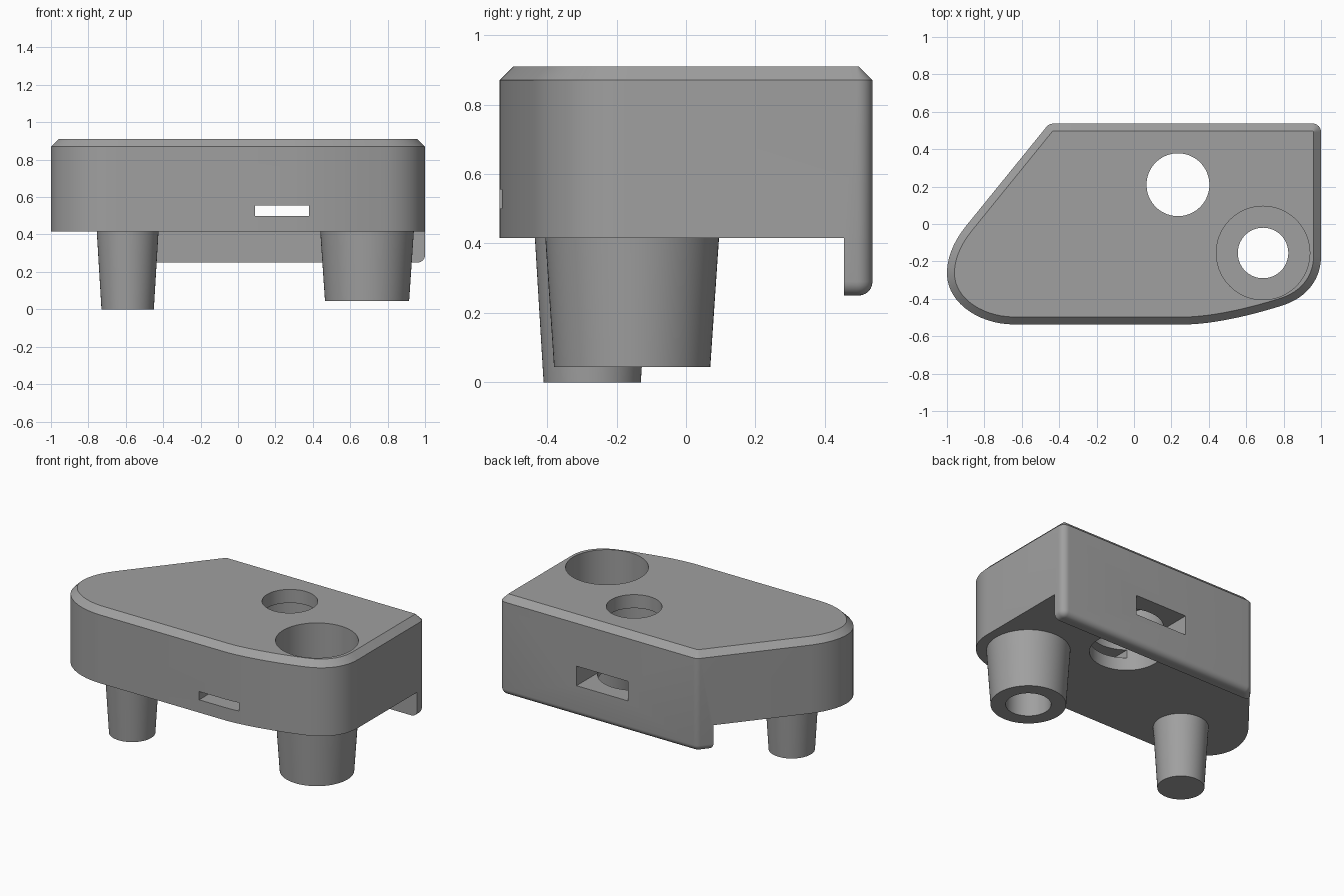
import bpy
import bmesh
import math
import mathutils
from mathutils import Vector

if "Cube" in bpy.data.objects:
    bpy.data.objects.remove(bpy.data.objects["Cube"])

grey = bpy.data.materials.new("plain_grey")
grey.diffuse_color = (0.35, 0.35, 0.35, 1)
grey.use_nodes = True
grey.node_tree.nodes["Principled BSDF"].inputs["Base Color"].default_value = grey.diffuse_color


def loft(name, rings, cap_bottom=True, cap_top=True):
    """Skin a stack of equal-length rings of 3D points."""
    bm = bmesh.new()
    loops = [[bm.verts.new(p) for p in ring] for ring in rings]
    n = len(loops[0])
    for low, high in zip(loops, loops[1:]):
        for i in range(n):
            j = (i + 1) % n
            bm.faces.new((low[i], low[j], high[j], high[i]))
    if cap_bottom:
        bm.faces.new(loops[0][::-1])
    if cap_top:
        bm.faces.new(loops[-1])
    mesh = bpy.data.meshes.new(name)
    bm.to_mesh(mesh)
    bm.free()
    mesh.materials.append(grey)
    obj = bpy.data.objects.new(name, mesh)
    bpy.context.collection.objects.link(obj)
    return obj


def circle(x, y, r, z, n=72):
    return [(x + r * math.cos(2 * math.pi * i / n),
             y + r * math.sin(2 * math.pi * i / n), z) for i in range(n)]


def box(name, x0, x1, y0, y1, z0, z1):
    return loft(name, [[(x0, y0, z), (x1, y0, z), (x1, y1, z), (x0, y1, z)]
                       for z in (z0, z1)])


def arc(cx, cy, r, a0, a1, n=8):
    angles = [math.radians(a0 + (a1 - a0) * i / n) for i in range(n + 1)]
    return [Vector((cx + r * math.cos(a), cy + r * math.sin(a))) for a in angles]


def bezier(a, b, c, d, n=16):
    pts = mathutils.geometry.interpolate_bezier(
        *[Vector((p[0], p[1], 0)) for p in (a, b, c, d)], n)
    return [Vector((p.x, p.y)) for p in pts]


def inset(points, dist, z):
    """Inset a counter-clockwise outline and place it at height z."""
    ring = []
    for i, p in enumerate(points):
        d1 = (p - points[i - 1]).normalized()
        d2 = (points[(i + 1) % len(points)] - p).normalized()
        n1 = Vector((-d1.y, d1.x))
        n = (n1 + Vector((-d2.y, d2.x))).normalized()
        q = p + n * (dist / n.dot(n1))
        ring.append((q.x, q.y, z))
    return ring


def smooth(obj):
    bpy.ops.object.select_all(action='DESELECT')
    obj.select_set(True)
    bpy.context.view_layer.objects.active = obj
    bpy.ops.object.shade_smooth_by_angle(angle=math.radians(25))


# Plan outline, counter-clockwise from the back right corner
raw = arc(0.955, 0.492, 0.045, 0, 90)
raw += arc(-0.43, 0.487, 0.05, 90, 141)
raw += bezier((-0.90, -0.013), (-0.965, -0.095), (-1, -0.18), (-1, -0.265))
raw += bezier((-1, -0.265), (-1, -0.42), (-0.83, -0.537), (-0.64, -0.537))
raw += bezier((0.29, -0.537), (0.46, -0.53), (0.65, -0.48), (0.78, -0.44))
raw += bezier((0.78, -0.44), (0.92, -0.40), (1, -0.30), (1, -0.17))
outline = [p for i, p in enumerate(raw) if (p - raw[i - 1]).length > 1e-4]

# Case: rounded lower edge, straight wall, chamfered top
R = 0.04
rings = []
for k in range(6, -1, -1):
    a = math.radians(15 * k)
    rings.append(inset(outline, R * (1 - math.cos(a)), 0.25 + R * (1 - math.sin(a))))
rings += [inset(outline, 0, 0.87), inset(outline, 0.04, 0.91)]
case = loft("case", rings)

# Cut away everything under the case except the back lip, then holes and slots
HX, HY = 0.235, 0.21
SX, SY = 0.69, -0.155
cutters = [
    box("underside_cut", -1.2, 1.2, -1, 0.455, 0, 0.415),
    loft("bore_cut", [circle(HX, HY, 0.168, z) for z in (0.3, 1.0)]),
    loft("counterbore_cut", [circle(HX, HY, 0.22, z) for z in (0.3, 0.82)]),
    loft("pocket_cut", [circle(SX, SY, 0.25, z) for z in (0.47, 1.0)]),
    loft("socket_cut", [circle(SX, SY, 0.135, z) for z in (0.3, 0.6)]),
    box("front_slot_cut", 0.09, 0.38, -0.7, 0.21, 0.50, 0.555),
    box("back_slot_cut", 0.05, 0.43, 0.21, 0.7, 0.455, 0.585),
]
for cutter in cutters:
    cutter.hide_render = True
    mod = case.modifiers.new(cutter.name, 'BOOLEAN')
    mod.operation = 'DIFFERENCE'
    mod.solver = 'EXACT'
    mod.object = cutter
    bpy.context.view_layer.objects.active = case
    bpy.ops.object.modifier_apply(modifier=mod.name)
    bpy.data.objects.remove(cutter)
smooth(case)

# Hollow tapered leg under the pocket
hollow_leg = loft("hollow_leg", [
    circle(SX, SY, 0.135, 0.415), circle(SX, SY, 0.135, 0.045),
    circle(SX, SY, 0.225, 0.045), circle(SX, SY, 0.25, 0.415)], False, False)
smooth(hollow_leg)

# Solid tapered leg
solid_leg = loft("solid_leg", [circle(-0.59, -0.27, 0.14, 0),
                               circle(-0.59, -0.27, 0.165, 0.415)], True, False)
smooth(solid_leg)
